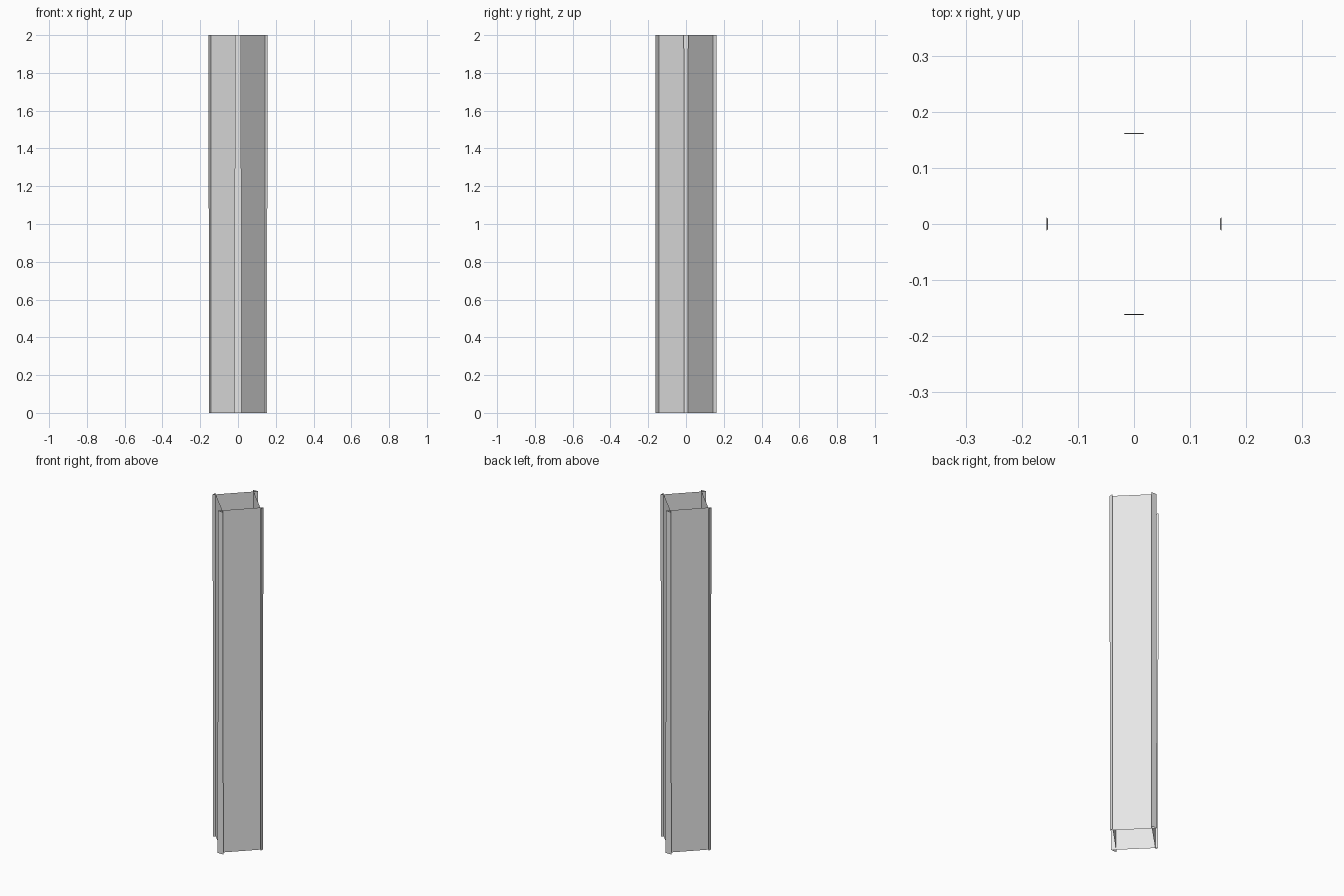
import bpy

cube = bpy.data.objects.get("Cube")
if cube:
    bpy.data.objects.remove(cube, do_unlink=True)

HEIGHT = 2.0
CORNER = 0.144                    # distance from the axis to each crossing line
# (z, overhang past the x corners, overhang past the y corners)
LEVELS = [(0.0, 0.0095, 0.0185), (HEIGHT, 0.012, 0.0165)]

grey = bpy.data.materials.new("light_grey")
grey.use_nodes = True
grey.diffuse_color = (0.8, 0.8, 0.8, 1)
grey.node_tree.nodes["Principled BSDF"].inputs["Base Color"].default_value = (0.8, 0.8, 0.8, 1)


def sheet(name, ends):
    """Upright sheet; ends holds its two plan points at the bottom, then at the top."""
    (a, b), (c, d) = ends
    verts = [(*a, 0), (*b, 0), (*d, HEIGHT), (*c, HEIGHT)]
    mesh = bpy.data.meshes.new(name)
    mesh.from_pydata(verts, [], [(0, 1, 2, 3)])
    mesh.materials.append(grey)
    obj = bpy.data.objects.new(name, mesh)
    bpy.context.collection.objects.link(obj)


# Four wide walls on a diamond plan, each running past its corners
for sx, sy, name in [(1, -1, "front_left_wall"), (-1, -1, "front_right_wall"),
                     (1, 1, "back_left_wall"), (-1, 1, "back_right_wall")]:
    ends = []
    for z, ox, oy in LEVELS:
        pair = [(-sx * oy, sy * (CORNER + oy)), (sx * (CORNER + ox), -sy * ox)]
        ends.append(pair if sx * sy > 0 else pair[::-1])
    # Order the points so that the face looks outward
    sheet(name, [p[::-1] for p in ends])

# Narrow strips closing the overhanging wall edges at each corner
for s, xname, yname in [(1, "left_strip", "back_strip"), (-1, "right_strip", "front_strip")]:
    sheet(xname, [[(s * (CORNER + ox), -s * ox), (s * (CORNER + ox), s * ox)]
                  for z, ox, oy in LEVELS])
    sheet(yname, [[(s * oy, s * (CORNER + oy)), (-s * oy, s * (CORNER + oy))]
                  for z, ox, oy in LEVELS])
